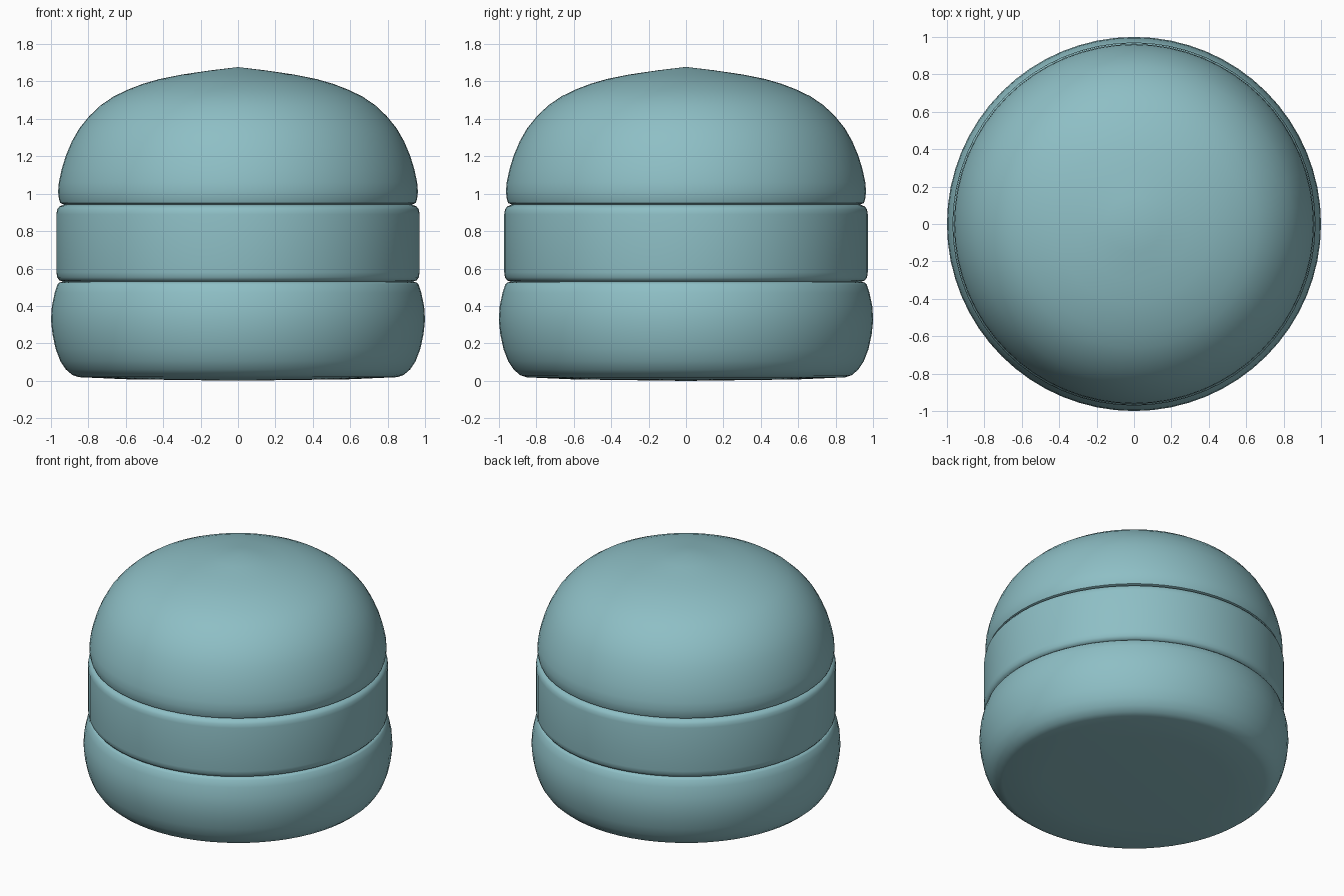
import bpy, bmesh, math

if "Cube" in bpy.data.objects:
    bpy.data.objects.remove(bpy.data.objects["Cube"])

# One teal colour shared by every part
teal = bpy.data.materials.new("teal")
teal.diffuse_color = (0.27, 0.52, 0.56, 1)
teal.use_nodes = True
teal.node_tree.nodes["Principled BSDF"].inputs["Base Color"].default_value = teal.diffuse_color


def lathe(name, profile, segments=64):
    """Spin a (radius, height) profile around z; ends on the axis close the part."""
    bm = bmesh.new()
    verts = [bm.verts.new((r, 0, z)) for r, z in profile]
    edges = [bm.edges.new(pair) for pair in zip(verts, verts[1:])]
    bmesh.ops.spin(bm, geom=verts + edges, cent=(0, 0, 0), axis=(0, 0, 1),
                   angle=math.tau, steps=segments, use_duplicate=False)
    bmesh.ops.remove_doubles(bm, verts=bm.verts, dist=0.0005)
    bmesh.ops.dissolve_degenerate(bm, edges=bm.edges, dist=0.0001)
    bmesh.ops.recalc_face_normals(bm, faces=bm.faces)
    mesh = bpy.data.meshes.new(name)
    bm.to_mesh(mesh)
    bm.free()
    mesh.materials.append(teal)
    obj = bpy.data.objects.new(name, mesh)
    bpy.context.collection.objects.link(obj)
    bpy.ops.object.select_all(action='DESELECT')
    obj.select_set(True)
    bpy.context.view_layer.objects.active = obj
    bpy.ops.object.shade_smooth_by_angle(angle=math.radians(40))
    return obj


# Bottom bun: nearly flat base with bulging sides
lathe("bottom_bun", [
    (0, 0), (0.6, 0.008), (0.85, 0.019), (0.885, 0.03), (0.92, 0.06),
    (0.95, 0.105), (0.975, 0.17), (0.992, 0.25), (1.0, 0.325),
    (0.995, 0.40), (0.98, 0.47), (0.965, 0.515), (0.955, 0.525),
    (0.935, 0.53), (0, 0.53)])

# Middle filling: straight disc with rounded rims
lathe("patty", [
    (0, 0.53), (0.935, 0.53), (0.955, 0.536), (0.967, 0.553), (0.971, 0.58),
    (0.971, 0.89), (0.967, 0.915), (0.955, 0.932), (0.93, 0.942), (0, 0.942)])

# Top bun: tall dome rising to a shallow point
lathe("top_bun", [
    (0, 0.942), (0.93, 0.942), (0.95, 0.95), (0.957, 0.97), (0.962, 1.01),
    (0.958, 1.06), (0.943, 1.13), (0.92, 1.205), (0.888, 1.28),
    (0.848, 1.35), (0.795, 1.415), (0.735, 1.472), (0.665, 1.52),
    (0.59, 1.556), (0.51, 1.587), (0.42, 1.613), (0.3, 1.637),
    (0.15, 1.659), (0, 1.677)])
